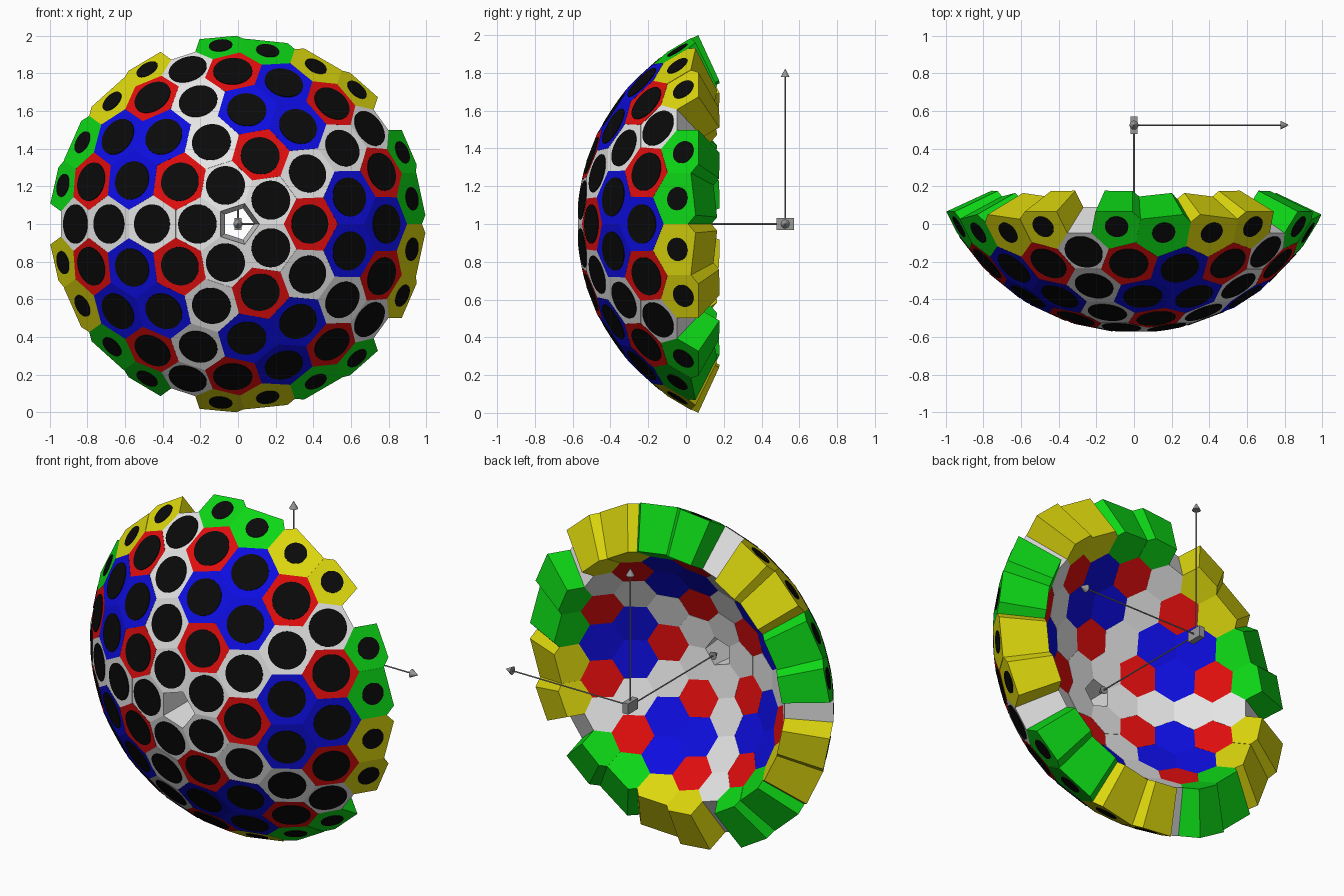
import bpy, bmesh, math
from mathutils import Vector, Matrix

cube = bpy.data.objects.get("Cube")
if cube:
    bpy.data.objects.remove(cube, do_unlink=True)

CENTRE = Vector((0, 0.525, 1))   # centre of the sphere
R_OUT, R_IN = 1.093, 0.83        # distances of outer and inner cell faces
N = 5                            # divisions of each icosahedron edge


def material(name, rgb):
    m = bpy.data.materials.new(name)
    m.use_nodes = True
    m.diffuse_color = (*rgb, 1)
    m.node_tree.nodes["Principled BSDF"].inputs["Base Color"].default_value = (*rgb, 1)
    return m


MATS = {
    "white": material("white", (0.78, 0.78, 0.78)),
    "red": material("red", (0.75, 0.004, 0.004)),
    "blue": material("blue", (0.004, 0.004, 0.75)),
    "green": material("green", (0.004, 0.68, 0.008)),
    "yellow": material("yellow", (0.72, 0.68, 0.004)),
    "black": material("black", (0.003, 0.003, 0.003)),
    "gray": material("gray", (0.32, 0.32, 0.32)),
}


def finish(name, bm, mat):
    bmesh.ops.recalc_face_normals(bm, faces=bm.faces)
    me = bpy.data.meshes.new(name)
    bm.to_mesh(me)
    bm.free()
    me.materials.append(MATS[mat])
    ob = bpy.data.objects.new(name, me)
    bpy.context.collection.objects.link(ob)
    return ob


def direction(azimuth, forward):
    """Unit vector from its angle about the front axis and its forward part."""
    rad = math.sqrt(1 - forward * forward)
    a = math.radians(azimuth)
    return Vector((rad * math.cos(a), -forward, rad * math.sin(a)))


# Icosahedron with one corner facing the front
F = 1 / math.sqrt(5)
front = Vector((0, -1, 0))
ring = [direction(36 + 72 * k, F) for k in range(5)]
back = [direction(72 + 72 * k, -F) for k in range(5)]

cells = {}     # point key -> (centre direction, colour)
corners = {}   # point key -> corner directions


def key(p):
    return tuple(round(c, 4) for c in p)


def cell_colour(i, j, k):
    if i == 0:
        return "green" if k > j else "yellow"
    if j == 0 or k == 0:
        return "white"
    return "red" if max(i, j, k) == 3 else "blue"


def divide(a, b, c, mid_azimuth=None):
    """Split one icosahedron face; b and c are ring corners.
    mid_azimuth is given for the faces behind the rim."""
    def pt(w):
        return (a * w[0] + b * w[1] + c * w[2]) / N

    for i in range(N + 1):
        for j in range(N + 1 - i):
            k = N - i - j
            if mid_azimuth is None and N not in (i, j, k):
                p = pt((i, j, k))
                cells[key(p)] = (p.normalized(), cell_colour(i, j, k))
            tris = []
            if k >= 1:
                tris.append([(i, j, k), (i + 1, j, k - 1), (i, j + 1, k - 1)])
            if k >= 1 and i >= 1:
                tris.append([(i, j, k), (i - 1, j + 1, k), (i, j + 1, k - 1)])
            for tri in tris:
                s = [sum(w[n] for w in tri) for n in range(3)]
                d = pt(s).normalized()
                # the free corners of the rim cells are skewed along the rim
                if mid_azimuth is not None and s[0] == 2:
                    big = max(s[1], s[2])
                    turn, fwd = {11: (18.5, 0.418), 8: (2.7, 0.43)}[big]
                    d = direction(mid_azimuth + math.copysign(turn, s[2] - s[1]), fwd)
                for w in tri:
                    corners.setdefault(key(pt(w)), []).append(d)


for k in range(5):
    b, c = ring[k], ring[(k + 1) % 5]
    divide(front, b, c)
    divide(back[k], b, c, 72 + 72 * k)

# Tapered six-sided blocks with a round black plate on each outer face
blocks = {c: bmesh.new() for c in ("white", "red", "blue", "green", "yellow")}
plates = bmesh.new()
for kk, (n, colour) in cells.items():
    u = n.orthogonal().normalized()
    v = n.cross(u)
    loop = sorted(corners[kk], key=lambda d: math.atan2(d.dot(v), d.dot(u)))
    bm = blocks[colour]
    outer = [bm.verts.new(CENTRE + d * (R_OUT / d.dot(n))) for d in loop]
    inner = [bm.verts.new(CENTRE + d * (R_IN / d.dot(n))) for d in loop]
    bm.faces.new(outer)
    bm.faces.new(inner[::-1])
    for q in range(len(loop)):
        r = (q + 1) % len(loop)
        bm.faces.new((outer[q], inner[q], inner[r], outer[r]))
    radius = 0.062 if colour in ("green", "yellow") else 0.104
    place = (Matrix.Translation(CENTRE + n * (R_OUT + 0.001))
             @ n.to_track_quat("Z", "Y").to_matrix().to_4x4())
    bmesh.ops.create_cone(plates, cap_ends=True, segments=32, radius1=radius,
                          radius2=radius, depth=0.006, matrix=place)

for colour, bm in blocks.items():
    finish(colour + "_blocks", bm, colour)
finish("round_plates", plates, "black")

# Axis marker: small box with three arrows
bm = bmesh.new()
bmesh.ops.create_cube(bm, size=1, matrix=Matrix.Translation(CENTRE)
                      @ Matrix.Diagonal((0.036, 0.094, 0.064, 1)))
finish("marker_box", bm, "gray")

for name, d in (("side_arrow", Vector((1, 0, 0))),
                ("front_arrow", Vector((0, -1, 0))),
                ("up_arrow", Vector((0, 0, 1)))):
    turn = d.to_track_quat("Z", "Y").to_matrix().to_4x4()
    bm = bmesh.new()
    bmesh.ops.create_cone(bm, cap_ends=True, segments=8, radius1=0.004, radius2=0.004,
                          depth=0.78, matrix=Matrix.Translation(CENTRE + d * 0.39) @ turn)
    bmesh.ops.create_cone(bm, cap_ends=True, segments=16, radius1=0.024, radius2=0,
                          depth=0.045, matrix=Matrix.Translation(CENTRE + d * 0.8) @ turn)
    finish(name, bm, "gray")
